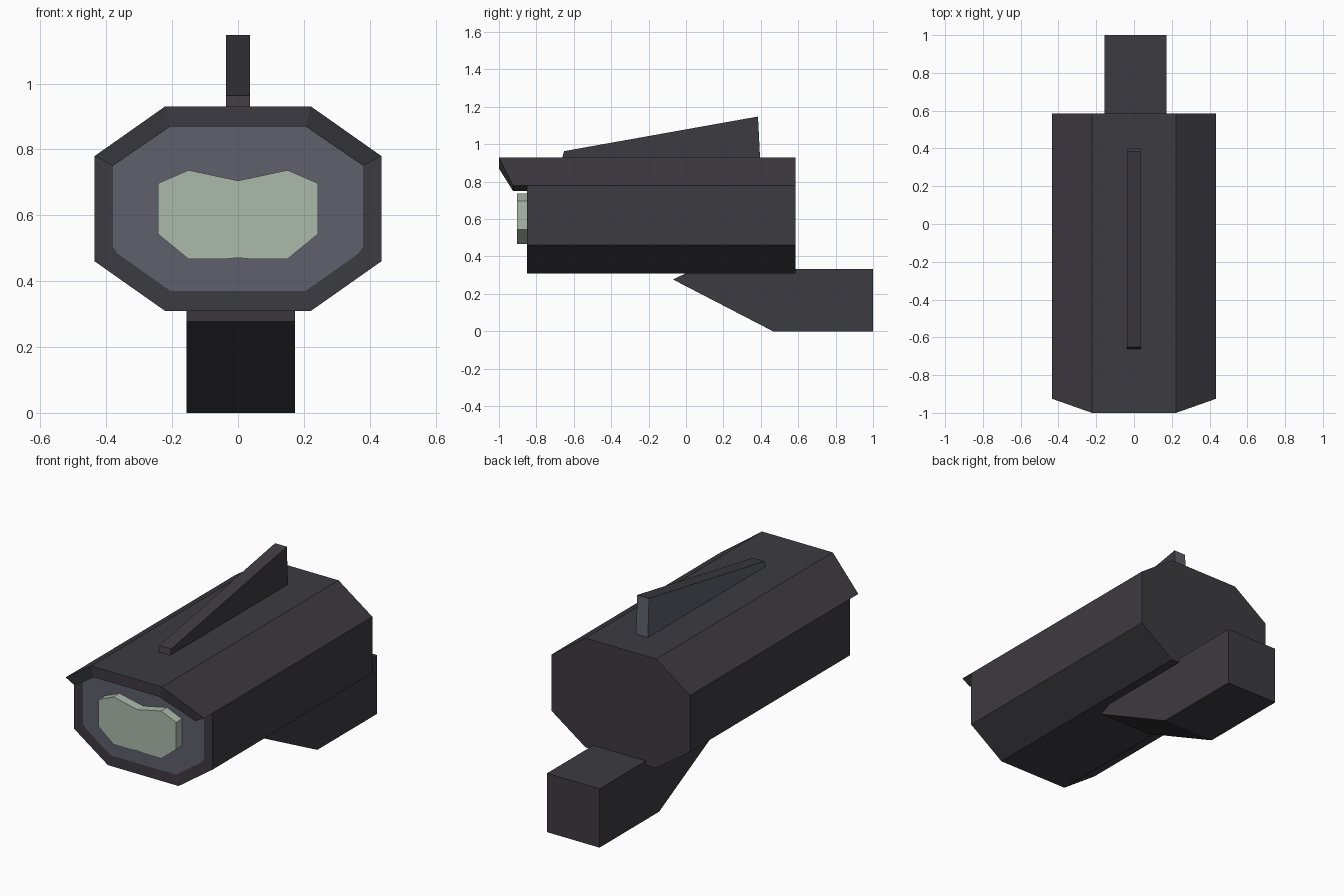
import bpy, bmesh

if "Cube" in bpy.data.objects:
    bpy.data.objects.remove(bpy.data.objects["Cube"])


def material(name, rgb):
    m = bpy.data.materials.new(name)
    m.diffuse_color = (*rgb, 1)
    m.use_nodes = True
    m.node_tree.nodes["Principled BSDF"].inputs["Base Color"].default_value = m.diffuse_color
    return m


DARK = material("dark casing", (0.046, 0.043, 0.051))
GLASS = material("blue grey panel", (0.112, 0.117, 0.147))
LENS = material("pale green lens", (0.41, 0.49, 0.41))


def finish(name, bm, mats):
    bmesh.ops.recalc_face_normals(bm, faces=bm.faces)
    mesh = bpy.data.meshes.new(name)
    bm.to_mesh(mesh)
    bm.free()
    for m in mats:
        mesh.materials.append(m)
    obj = bpy.data.objects.new(name, mesh)
    bpy.context.collection.objects.link(obj)
    return obj


def ring(bm, pts):
    return [bm.verts.new(p) for p in pts]


def bridge(bm, a, b, closed=True):
    n = len(a)
    return [bm.faces.new((a[i], a[(i + 1) % n], b[(i + 1) % n], b[i]))
            for i in range(n if closed else n - 1)]


def prism(name, start, end, mats):
    """Closed solid between two matching outlines."""
    bm = bmesh.new()
    a, b = ring(bm, start), ring(bm, end)
    bm.faces.new(a)
    bm.faces.new(b)
    bridge(bm, a, b)
    return finish(name, bm, mats)


def mirrored(half):
    """Mirror a right-hand outline (top to bottom) across x = 0."""
    return half + [(-x, z) for x, z in reversed(half) if x > 0]


FRONT, BACK = -0.85, 0.585
outer = mirrored([(0.222, 0.93), (0.435, 0.78), (0.435, 0.46), (0.222, 0.31)])
inner = mirrored([(0.205, 0.87), (0.38, 0.75), (0.38, 0.505),
                  (0.365, 0.483), (0.205, 0.37)])

# Housing: octagonal tube with a rim and a coloured front panel
bm = bmesh.new()
back = ring(bm, [(x, BACK, z) for x, z in outer])
front = ring(bm, [(x, FRONT, z) for x, z in outer])
pane = ring(bm, [(x, FRONT, z) for x, z in inner])
bm.faces.new(back)
bridge(bm, back, front)
for s in (0, 5):                       # right half, then left half of the rim
    o = front[:4] if s == 0 else front[4:]
    p = pane[s:s + 5]
    if s:
        o, p = o[::-1], p[::-1]
    bm.faces.new((o[0], o[1], p[1], p[0]))
    bm.faces.new((o[1], o[2], p[2], p[1]))
    bm.faces.new((o[2], p[3], p[2]))
    bm.faces.new((o[2], o[3], p[4], p[3]))
bm.faces.new((front[0], pane[0], pane[9], front[7]))
bm.faces.new((front[3], pane[4], pane[5], front[4]))
bm.faces.new(pane).material_index = 1
finish("housing", bm, [DARK, GLASS])

# Hood: upper three sides of the rim continued forward
bm = bmesh.new()
ys = [-0.925, -1.0, -1.0, -0.925]
out_xz = [(-0.435, 0.78), (-0.222, 0.93), (0.222, 0.93), (0.435, 0.78)]
in_xz = [(-0.38, 0.75), (-0.205, 0.87), (0.205, 0.87), (0.38, 0.75)]
rails = [ring(bm, [(x, FRONT, z) for x, z in out_xz]),
         ring(bm, [(x, y, z) for (x, z), y in zip(out_xz, ys)]),
         ring(bm, [(x, y, z) for (x, z), y in zip(in_xz, ys)]),
         ring(bm, [(x, FRONT, z) for x, z in in_xz])]
for i in range(4):
    bridge(bm, rails[i], rails[(i + 1) % 4], closed=False)
for end in (0, 3):
    bm.faces.new([r[end] for r in rails])
finish("hood", bm, [DARK])

# Lens: raised plate with a dip in its top edge
lens = mirrored([(0, 0.705), (0.15, 0.737), (0.243, 0.697), (0.243, 0.543),
                 (0.15, 0.467), (0.04, 0.467), (0, 0.471)])
prism("lens", [(x, -0.903, z) for x, z in lens],
      [(x, FRONT, z) for x, z in lens], [LENS])

# Top fin: wedge rising to the back; left and back faces in the panel colour
fin = [(-0.662, 0.925), (-0.652, 0.963), (0.385, 1.148), (0.396, 0.925)]
obj = prism("top_fin", [(-0.037, y, z) for y, z in fin],
            [(0.037, y, z) for y, z in fin], [DARK, GLASS])
for f in obj.data.polygons:
    if f.normal.x < -0.9 or f.normal.y > 0.9:
        f.material_index = 1

# Mount: wedge-nosed block below the back
mount = [(1.0, 0.0), (0.465, 0.0), (-0.07, 0.277), (0.05, 0.334), (1.0, 0.334)]
prism("mount", [(-0.157, y, z) for y, z in mount],
      [(0.173, y, z) for y, z in mount], [DARK])
